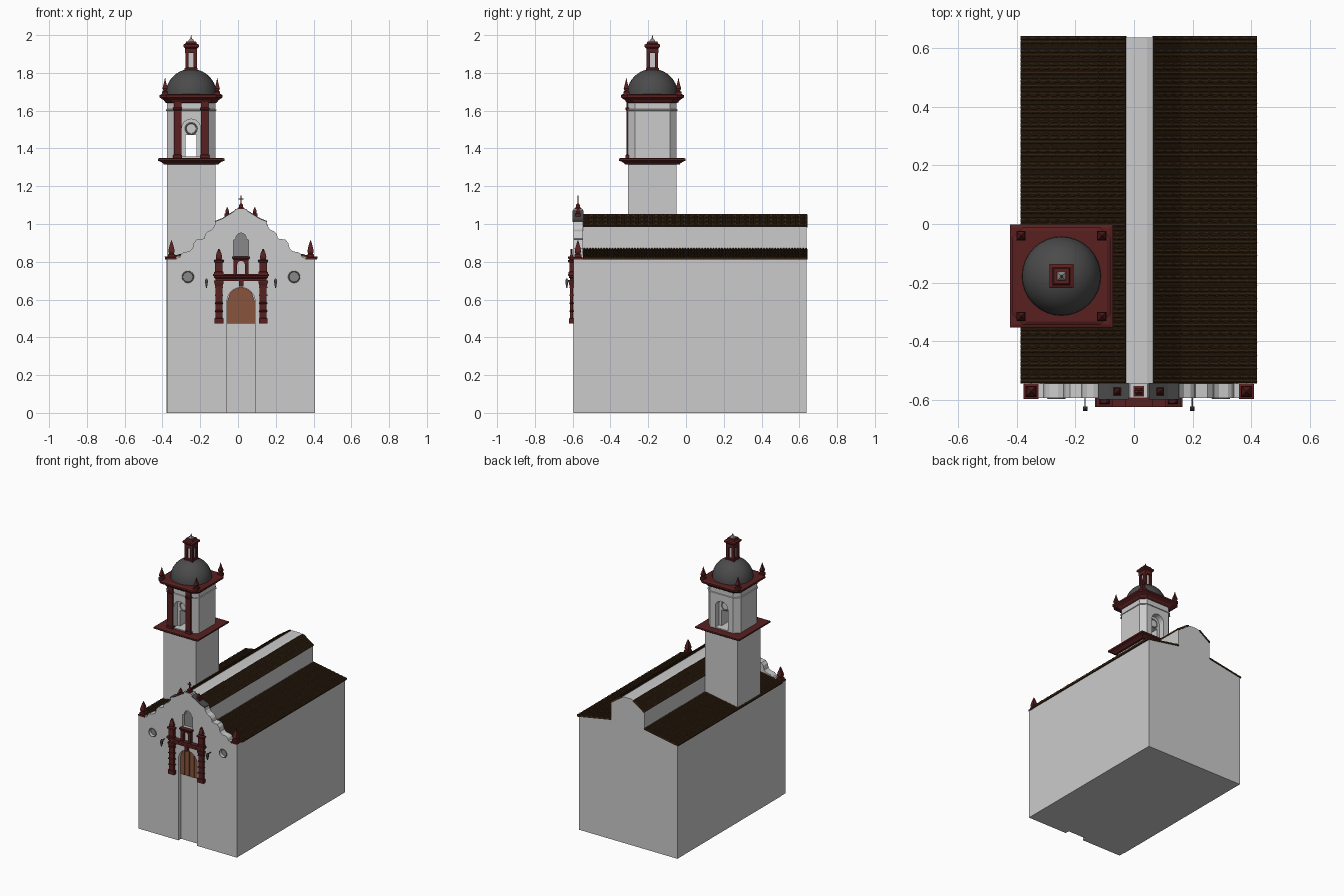
import bpy, bmesh
from math import sin, cos, pi, sqrt
from mathutils import Vector

if "Cube" in bpy.data.objects:
    bpy.data.objects.remove(bpy.data.objects["Cube"])

CX = 0.016                 # facade axis
TX, TY = -0.248, -0.178    # tower axis
FRONT = -0.595             # facade plane


def material(name, rgb):
    m = bpy.data.materials.new(name)
    m.diffuse_color = (*rgb, 1)
    m.use_nodes = True
    m.node_tree.nodes["Principled BSDF"].inputs["Base Color"].default_value = m.diffuse_color
    return m


RED = material("dark_red", (0.10, 0.014, 0.014))
TILE = material("roof_brown", (0.045, 0.022, 0.008))
DARK = material("dark_grey", (0.07, 0.07, 0.07))
MID = material("mid_grey", (0.25, 0.25, 0.25))
WOOD = material("door_wood", (0.25, 0.09, 0.045))


def finish(name, bm, mat=None):
    bmesh.ops.recalc_face_normals(bm, faces=bm.faces)
    me = bpy.data.meshes.new(name)
    bm.to_mesh(me)
    bm.free()
    ob = bpy.data.objects.new(name, me)
    bpy.context.collection.objects.link(ob)
    if mat:
        me.materials.append(mat)
    return ob


def prism(name, pts, y0, y1, mat=None):
    """Outline in x,z pushed from y0 to y1."""
    bm = bmesh.new()
    f = bm.faces.new([bm.verts.new((x, y0, z)) for x, z in pts])
    ext = bmesh.ops.extrude_face_region(bm, geom=[f])
    vs = [v for v in ext["geom"] if isinstance(v, bmesh.types.BMVert)]
    bmesh.ops.translate(bm, verts=vs, vec=(0, y1 - y0, 0))
    return finish(name, bm, mat)


def box(name, x0, x1, y0, y1, z0, z1, mat=None):
    return prism(name, [(x0, z0), (x1, z0), (x1, z1), (x0, z1)], y0, y1, mat)


def stack(name, cx, cy, prof, mat=None, ex=0, ey=0, chamfer=0):
    """Square (or chamfered) rings of half-size h at height z, skinned upward."""
    bm = bmesh.new()
    rings = []
    for h, z in prof:
        a, b, c = h + ex, h + ey, chamfer
        if c:
            p = [(a, c - b), (a, b - c), (a - c, b), (c - a, b),
                 (-a, b - c), (-a, c - b), (c - a, -b), (a - c, -b)]
        else:
            p = [(a, -b), (a, b), (-a, b), (-a, -b)]
        rings.append([bm.verts.new((cx + x, cy + y, z)) for x, y in p])
    n = len(rings[0])
    for lo, hi in zip(rings, rings[1:]):
        for i in range(n):
            bm.faces.new((lo[i], lo[(i + 1) % n], hi[(i + 1) % n], hi[i]))
    bm.faces.new(rings[0])
    bm.faces.new(rings[-1])
    return finish(name, bm, mat)


def arch(cx, r, z0, spring, n=16):
    return [(cx - r, z0), (cx + r, z0)] + [
        (cx + r * cos(pi * i / n), spring + r * sin(pi * i / n)) for i in range(n + 1)]


def circle(cx, cz, r, n=24):
    return [(cx + r * cos(2 * pi * i / n), cz + r * sin(2 * pi * i / n)) for i in range(n)]


def cut(ob, cutter):
    m = ob.modifiers.new("cut", 'BOOLEAN')
    m.operation, m.solver, m.object = 'DIFFERENCE', 'EXACT', cutter
    bpy.context.view_layer.objects.active = ob
    bpy.ops.object.modifier_apply(modifier=m.name)
    bpy.data.objects.remove(cutter)


def ring(name, cx, y, cz, r, t, mat):
    bpy.ops.mesh.primitive_torus_add(location=(cx, y, cz), rotation=(pi / 2, 0, 0), major_radius=r,
                                     minor_radius=t, major_segments=24, minor_segments=6)
    ob = bpy.context.object
    ob.name = name
    ob.data.materials.append(mat)


def tiles(name, low, high, courses, y0=-0.545, y1=0.643, rows=80):
    """Half-round tiles in overlapping courses over a thin slab."""
    bm = bmesh.new()
    a, b = Vector((low[0], 0, low[1])), Vector((high[0], 0, high[1]))
    d = (b - a).normalized()
    nrm = Vector((-d.z, 0, d.x))
    nrm *= 1 if nrm.z > 0 else -1
    pitch = (y1 - y0) / rows
    for k in range(rows):
        mid = Vector((0, y0 + pitch * (k + 0.5), 0))
        for c in range(courses):
            ends = []
            for t, r in ((c / courses, 0.46), ((c + 1) / courses, 0.36)):
                o = a.lerp(b, t) + mid
                ends.append([bm.verts.new(o + Vector((0, 1, 0)) * (pitch * r * cos(pi * i / 4))
                                          + nrm * (pitch * r * sin(pi * i / 4))) for i in range(5)])
            for i in range(4):
                bm.faces.new((ends[0][i], ends[0][i + 1], ends[1][i + 1], ends[1][i]))
            bm.faces.new(ends[0])
    finish(name, bm, TILE)
    dn = nrm * 0.008
    prism(name + "_bed", [(p.x, p.z) for p in (a, b, b - dn, a - dn)], y0, y1, TILE)


# main hall with raised nave
prism("hall", [(-0.378, 0), (0.407, 0), (0.407, 0.817), (0.152, 0.862), (0.152, 0.985), (0.067, 1.045),
               (0.045, 1.052), (-0.008, 1.052), (-0.03, 1.045), (-0.116, 0.985), (-0.116, 0.862),
               (-0.378, 0.817)], -0.545, 0.638)
tiles("right_roof", (0.42, 0.82), (0.152, 0.868), 8)
tiles("left_roof", (-0.387, 0.82), (-0.116, 0.868), 8)
tiles("right_nave_roof", (0.155, 0.988), (0.067, 1.049), 3)
tiles("left_nave_roof", (-0.119, 0.988), (-0.03, 1.049), 3)

# facade with stepped scalloped gable
half = [(0.391, 0), (0.391, 0.818), (0.325, 0.822), (0.318, 0.84), (0.305, 0.85), (0.275, 0.855),
        (0.257, 0.87), (0.25, 0.9), (0.235, 0.917), (0.195, 0.923), (0.19, 0.945), (0.177, 0.96),
        (0.155, 0.97), (0.14, 0.99), (0.135, 1.012), (0.1, 1.025), (0.07, 1.045), (0.035, 1.065), (0.03, 1.08)]
facade = prism("facade", [(CX + x, z) for x, z in half] + [(CX - x, z) for x, z in reversed(half)],
               FRONT, -0.545)
cut(facade, prism("door_cutter", arch(CX, 0.074, -0.1, 0.59), -0.7, -0.565))
niche = [(-0.04, 0.83), (0.04, 0.83), (0.04, 0.915), (0.027, 0.92)] + [
    (0.027 * cos(pi * i / 8), 0.925 + 0.027 * sin(pi * i / 8)) for i in range(9)] + [(-0.027, 0.92), (-0.04, 0.915)]
niche = [(CX + x, z) for x, z in niche]
cut(facade, prism("niche_cutter", niche, -0.7, -0.57))
prism("niche_back", niche, -0.574, -0.568, MID)

for s in (-1, 1):
    # round windows
    wx = CX + s * 0.281
    cut(facade, prism("window_cutter", circle(wx, 0.72, 0.029), -0.7, -0.565))
    prism("window_pane", circle(wx, 0.72, 0.029), -0.571, -0.563, MID)
    ring("window_rim", wx, FRONT, 0.72, 0.029, 0.003, MID)
    # gable pinnacles and finials
    stack("corner_pinnacle", CX + s * 0.368, -0.572, [
        (0.026, 0.813), (0.026, 0.823), (0.019, 0.825), (0.019, 0.838), (0.012, 0.841), (0.017, 0.855),
        (0.013, 0.875), (0.006, 0.9), (0.001, 0.914)], RED)
    stack("gable_finial", CX + s * 0.073, -0.572, [
        (0.014, 1.035), (0.014, 1.055), (0.008, 1.058), (0.01, 1.068), (0.005, 1.08), (0.001, 1.09)], RED)
    prism("gable_coping", [(CX + s * x, z) for x, z in
                           ((0.138, 1.01), (0.1, 1.025), (0.035, 1.065), (0.035, 1.071), (0.1, 1.031), (0.138, 1.016))],
          -0.6, -0.543, DARK)
    # portal columns with banded shafts and spires
    prof = [(0.023, 0.472), (0.023, 0.5)]
    for i in range(4):
        z = 0.5 + i * 0.042
        prof += [(0.018, z + 0.002), (0.018, z + 0.034), (0.022, z + 0.036), (0.022, z + 0.042)]
    prof += [(0.019, 0.67), (0.025, 0.69), (0.025, 0.7)]
    stack("portal_column", CX + s * 0.117, -0.606, prof, RED, ey=-0.01)
    stack("portal_spire", CX + s * 0.117, -0.606, [
        (0.025, 0.735), (0.025, 0.745), (0.02, 0.748), (0.02, 0.795), (0.027, 0.8), (0.027, 0.808),
        (0.014, 0.812), (0.017, 0.825), (0.013, 0.845), (0.003, 0.868)], RED, ey=-0.008)
    box("niche_post", CX + s * 0.03 - 0.01, CX + s * 0.03 + 0.01, -0.618, FRONT, 0.735, 0.815, RED)
    # wall lamps
    lx = CX + s * 0.183
    box("lamp_arm", lx - 0.002, lx + 0.002, -0.634, FRONT + 0.005, 0.7, 0.704, DARK)
    stack("lamp", lx, -0.631, [(0.002, 0.66), (0.005, 0.675), (0.008, 0.695), (0.008, 0.702),
                               (0.002, 0.712)], DARK)

# portal entablature, keystone, small niche frame
stack("entablature", CX, -0.606, [(0.136, 0.698), (0.136, 0.712), (0.142, 0.716), (0.142, 0.724),
                                  (0.149, 0.728), (0.149, 0.736)], RED, ey=-0.129)
box("keystone", CX - 0.012, CX + 0.012, -0.615, FRONT + 0.004, 0.668, 0.7, RED)
lintel = box("niche_lintel", CX - 0.04, CX + 0.04, -0.618, FRONT, 0.77, 0.815, RED)
cut(lintel, prism("lintel_cutter", arch(CX, 0.02, 0.7, 0.785), -0.7, -0.5))
stack("niche_cornice", CX, -0.606, [(0.042, 0.813), (0.047, 0.82), (0.047, 0.828)], RED, ey=-0.028)

# plank door
for i in range(8):
    w = 0.148 / 8
    x = -0.074 + i * w
    tops = [0.59 + sqrt(max(0, 0.074 ** 2 - q * q)) for q in (x, x + w)]
    prism("door_plank", [(CX + x + 0.001, 0.472), (CX + x + w - 0.001, 0.472),
                         (CX + x + w - 0.001, tops[1]), (CX + x + 0.001, tops[0])],
          -0.577 if i % 2 else -0.573, -0.563, WOOD)

# gable cross
stack("cross_base", CX, -0.572, [(0.018, 1.075), (0.018, 1.085), (0.011, 1.088), (0.011, 1.1),
                                 (0.004, 1.108)], RED)
box("cross_post", CX - 0.003, CX + 0.003, -0.575, -0.569, 1.1, 1.15, RED)
box("cross_bar", CX - 0.014, CX + 0.014, -0.575, -0.569, 1.13, 1.136, RED)

# tower shaft and lower cornice
stack("tower_shaft", TX, TY, [(0.129, 0.8), (0.129, 1.322)])
stack("lower_cornice", TX, TY, [(0.145, 1.316), (0.15, 1.322), (0.162, 1.33), (0.176, 1.335),
                                (0.176, 1.346), (0.165, 1.35)], RED)

# belfry with recessed arches and a passage front to back
belfry = stack("belfry", TX, TY, [(0.128, 1.345), (0.128, 1.65)], chamfer=0.036)
for s in (-1, 1):
    cut(belfry, prism("arch_cutter", arch(TX, 0.05, 1.357, 1.505), TY + s * 0.2, TY + s * 0.085))
    ring("bell_ring", TX, TY + s * 0.085, 1.505, 0.029, 0.004, MID)
    stack("belfry_pilaster", TX + s * 0.072, TY - 0.128, [
        (0.024, 1.35), (0.024, 1.365), (0.02, 1.368), (0.02, 1.6), (0.024, 1.605), (0.024, 1.615),
        (0.02, 1.618), (0.02, 1.65)], RED, ey=-0.01)
cut(belfry, box("passage_cutter", TX - 0.029, TX + 0.029, -0.5, 0.2, 1.357, 1.47))
stack("belfry_moulding", TX, TY, [(0.128, 1.598), (0.133, 1.6), (0.133, 1.606), (0.128, 1.608)], chamfer=0.036)
stack("upper_cornice", TX, TY, [(0.13, 1.64), (0.138, 1.645), (0.145, 1.656), (0.152, 1.66), (0.167, 1.67),
                                (0.167, 1.682), (0.155, 1.688)], RED, chamfer=0.036)
for sx in (-1, 1):
    for sy in (-1, 1):
        stack("tower_pinnacle", TX + sx * 0.138, TY + sy * 0.138, [
            (0.016, 1.68), (0.016, 1.7), (0.009, 1.704), (0.014, 1.718), (0.009, 1.735),
            (0.004, 1.755), (0.001, 1.772)], RED)

# dome
bm = bmesh.new()
bmesh.ops.create_uvsphere(bm, u_segments=32, v_segments=20, radius=0.135)
bmesh.ops.delete(bm, geom=[v for v in bm.verts if v.co.z < -0.001], context='VERTS')
bmesh.ops.translate(bm, verts=bm.verts, vec=(TX, TY, 1.686))
dome = finish("dome", bm, DARK)
for p in dome.data.polygons:
    p.use_smooth = True

# lantern
stack("lantern_base", TX, TY, [(0.034, 1.8), (0.034, 1.825), (0.03, 1.828)], RED)
stack("lantern_core", TX, TY, [(0.02, 1.82), (0.02, 1.93)])
for sx in (-1, 1):
    for sy in (-1, 1):
        stack("lantern_post", TX + sx * 0.022, TY + sy * 0.022, [(0.009, 1.825), (0.009, 1.925)], RED)
stack("lantern_cap", TX, TY, [(0.032, 1.905), (0.032, 1.93), (0.041, 1.938), (0.041, 1.95), (0.03, 1.955),
                              (0.026, 1.967)], RED)
stack("lantern_spike", TX, TY, [(0.016, 1.965), (0.012, 1.975), (0.004, 1.982), (0.001, 2.0)], MID)
